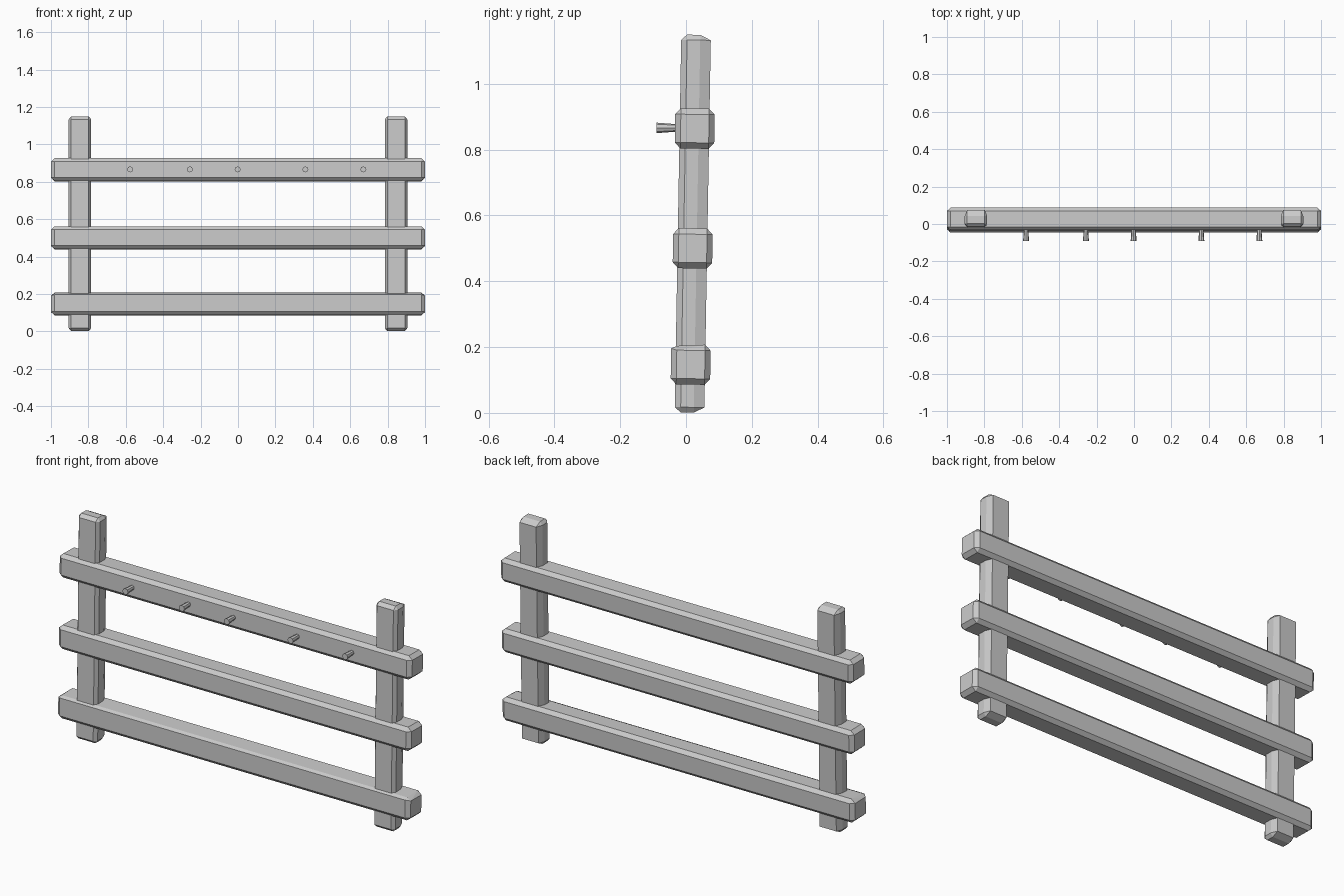
import bpy, bmesh, math
from itertools import product
from mathutils import Matrix

if "Cube" in bpy.data.objects:
    bpy.data.objects.remove(bpy.data.objects["Cube"])

LEAN = math.radians(-1.0)          # the whole fence leans slightly back


def lean_y(z):
    return 0.0107 + 0.0172 * z


def add_object(name, bm):
    bmesh.ops.recalc_face_normals(bm, faces=bm.faces)
    mesh = bpy.data.meshes.new(name)
    bm.to_mesh(mesh)
    bm.free()
    ob = bpy.data.objects.new(name, mesh)
    bpy.context.collection.objects.link(ob)
    return ob


def chamfered_beam(name, size, cut, loc, back_cut=None, front_dip=0.0):
    """Box with every edge chamfered; cut gives the chamfer along each axis."""
    bm = bmesh.new()
    hx, hy, hz = (s / 2 for s in size)
    for sx, sy, sz in product((-1, 1), repeat=3):
        cx, cy, cz = cut
        if sy > 0 and back_cut:
            cy = back_cut
        dip = front_dip if sy < 0 and sz > 0 else 0.0
        for px, py, pz in ((hx, hy - cy, hz - cz),
                           (hx - cx, hy, hz - cz + dip),
                           (hx - cx, hy - cy, hz - dip)):
            bm.verts.new((sx * px, sy * py, sz * pz))
    bmesh.ops.convex_hull(bm, input=bm.verts[:])
    bmesh.ops.dissolve_limit(bm, angle_limit=0.01, verts=bm.verts[:], edges=bm.edges[:])
    ob = add_object(name, bm)
    ob.location = loc
    ob.rotation_euler.x = LEAN
    return ob


# Two upright posts
for side, x in (("left", -0.845), ("right", 0.845)):
    chamfered_beam(f"{side}_post", (0.12, 0.09, 1.148), (0.013, 0.018, 0.016),
                   (x, lean_y(0.575), 0.575), back_cut=0.032)

# Three horizontal rails
for name, z, dip in (("bottom_rail", 0.147, 0.005), ("middle_rail", 0.5, 0.0),
                     ("top_rail", 0.864, 0.0)):
    chamfered_beam(name, (2.0, 0.12, 0.122), (0.02, 0.017, 0.018),
                   (0, lean_y(z) + 0.001, z), front_dip=dip)

# Hanging pegs, flaring toward the tip
for i, x in enumerate((-0.577, -0.257, -0.002, 0.36, 0.67)):
    bm = bmesh.new()
    bmesh.ops.create_cone(bm, cap_ends=True, segments=8, radius1=0.010,
                          radius2=0.016, depth=0.08,
                          matrix=Matrix.Rotation(math.radians(90), 4, 'X'))
    peg = add_object(f"peg_{i + 1}", bm)
    peg.location = (x, -0.05, 0.866)
